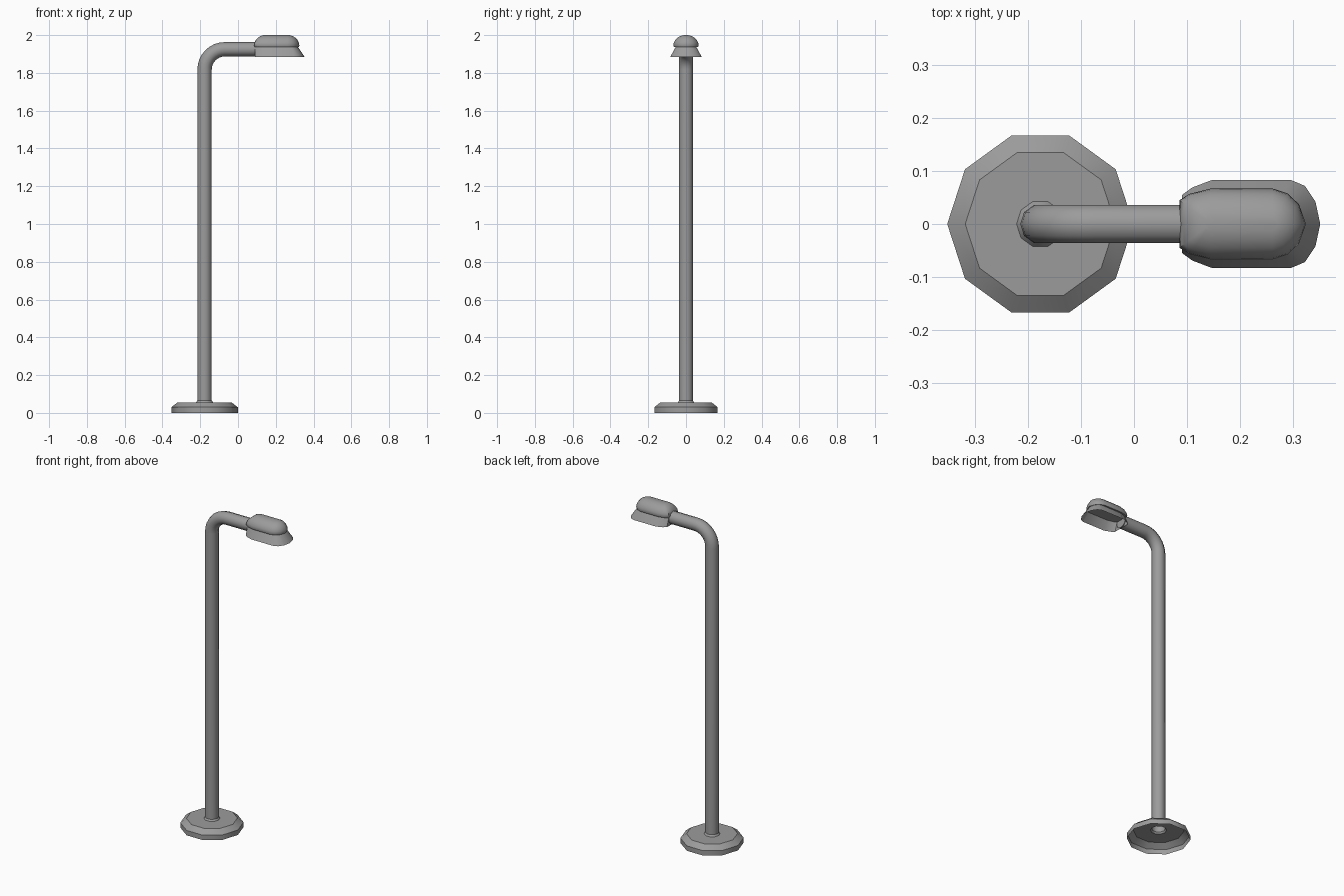
import bpy, bmesh, math
from mathutils import Vector

if "Cube" in bpy.data.objects:
    bpy.data.objects.remove(bpy.data.objects["Cube"])

SIDES = 10
CX = -0.177

grey = bpy.data.materials.new("dark_grey_metal")
grey.diffuse_color = (0.33, 0.33, 0.33, 1)
grey.use_nodes = True
grey.node_tree.nodes["Principled BSDF"].inputs["Base Color"].default_value = grey.diffuse_color


def loft(name, rings, cap_start=False, cap_end=False, smooth=40):
    """Skin a list of equal-length closed rings into one object."""
    bm = bmesh.new()
    loops = [[bm.verts.new(p) for p in ring] for ring in rings]
    for a, b in zip(loops, loops[1:]):
        n = len(a)
        for i in range(n):
            j = (i + 1) % n
            bm.faces.new((a[i], a[j], b[j], b[i]))
    if cap_start:
        bm.faces.new(loops[0][::-1])
    if cap_end:
        bm.faces.new(loops[-1])
    bmesh.ops.recalc_face_normals(bm, faces=bm.faces)
    # open shells: make sure the highest face looks up
    top = max(bm.faces, key=lambda f: f.calc_center_median().z)
    if top.normal.z < -0.01:
        bmesh.ops.reverse_faces(bm, faces=bm.faces)
    mesh = bpy.data.meshes.new(name)
    bm.to_mesh(mesh)
    bm.free()
    mesh.materials.append(grey)
    ob = bpy.data.objects.new(name, mesh)
    bpy.context.collection.objects.link(ob)
    bpy.ops.object.select_all(action='DESELECT')
    ob.select_set(True)
    bpy.context.view_layer.objects.active = ob
    bpy.ops.object.shade_smooth_by_angle(angle=math.radians(smooth))
    return ob


def circle(center, u, v, r):
    steps = [2 * math.pi * i / SIDES for i in range(SIDES)]
    return [center + r * (math.cos(a) * u + math.sin(a) * v) for a in steps]


def mirrored(half):
    """Close a half outline (y >= 0, ends on y = 0) into a full ring."""
    return half + [(x, -y) for x, y in half[-2:0:-1]]


X, Y, Z = Vector((1, 0, 0)), Vector((0, 1, 0)), Vector((0, 0, 1))

# Base: hollow ten-sided foot with chamfer and collar
profile = [(0.176, 0), (0.176, 0.03), (0.142, 0.056), (0.045, 0.056), (0.038, 0.066)]
loft("base", [circle(Vector((CX, 0, z)), X, Y, r) for r, z in profile], smooth=36.5)

# Pole and arm: tube swept up and round the bend
bend, z_bend = 0.107, 1.818
rings = [circle(Vector((CX, 0, 0.066)), X, Y, 0.038)]
for i in range(9):
    a = math.pi / 2 * i / 8
    out = Vector((math.cos(a), 0, -math.sin(a)))
    rings.append(circle(Vector((CX + bend, 0, z_bend)) - bend * out, out, Y, 0.038))
rings.append(circle(Vector((0.095, 0, z_bend + bend)), -Z, Y, 0.038))
loft("pole_and_arm", rings)

# Lamp housing: rounded dome shrinking towards its spine
dome = mirrored([(0.085, 0), (0.086, 0.045), (0.105, 0.057), (0.145, 0.067), (0.262, 0.067),
                 (0.290, 0.058), (0.312, 0.037), (0.325, 0)])


def dome_ring(s, z):
    ring = []
    for x, y in dome:
        sx = min(max(x, 0.145), 0.262)
        ring.append((sx + (x - sx) * s, y * s, z))
    return ring


rings = [dome_ring(0.95, 1.938)]
for i in range(6):
    a = math.radians(80) * i / 5
    rings.append(dome_ring(math.cos(a), 1.944 + 0.056 * math.sin(a) / math.sin(math.radians(80))))
loft("lamp_housing", rings, cap_start=True, cap_end=True, smooth=50)

# Lamp shade: flared skirt, open below, flat against the arm
skirt = mirrored([(0.091, 0), (0.091, 0.055), (0.110, 0.069), (0.147, 0.083), (0.297, 0.083),
                  (0.323, 0.072), (0.343, 0.042), (0.352, 0)])
lower = [(x, y, 1.885) for x, y in skirt]
upper = [(x if x < 0.25 else 0.25 + (x - 0.25) * 0.64, y * 0.64, 1.94) for x, y in skirt]
loft("lamp_shade", [lower, upper])
